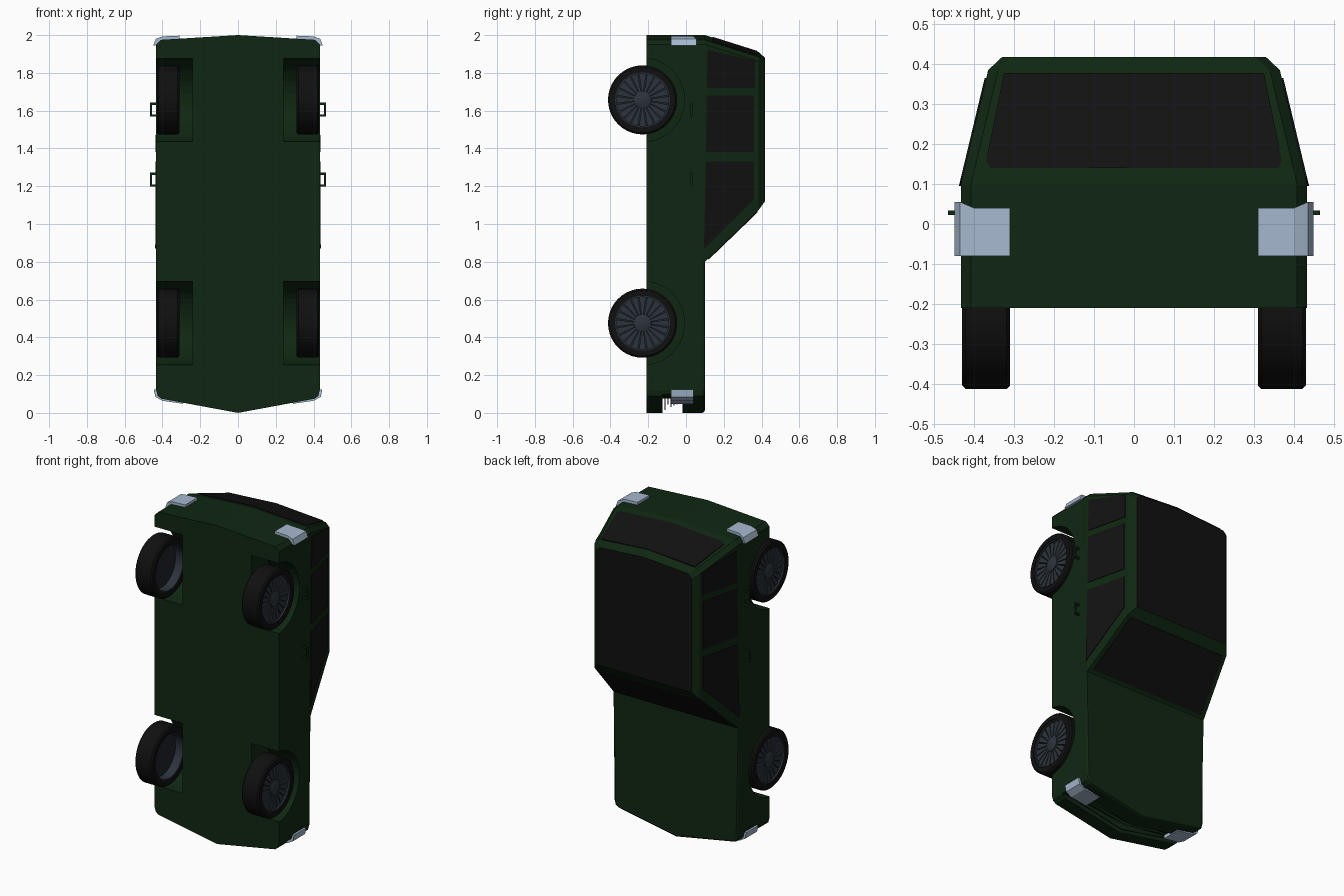
import bpy, bmesh
from math import sin, cos, pi, radians
from mathutils import Vector

if "Cube" in bpy.data.objects:
    bpy.data.objects.remove(bpy.data.objects["Cube"])


def material(name, color):
    m = bpy.data.materials.new(name)
    m.use_nodes = True
    m.diffuse_color = (*color, 1)
    bsdf = next(n for n in m.node_tree.nodes if n.type == 'BSDF_PRINCIPLED')
    bsdf.inputs["Base Color"].default_value = (*color, 1)
    return m


GREEN = material("dark green paint", (0.005, 0.02, 0.006))
ROOF = material("black roof", (0.005, 0.005, 0.005))
GLASS = material("dark glass", (0.006, 0.006, 0.0065))
RUBBER = material("tyre rubber", (0.005, 0.005, 0.005))
RIM = material("slate rim", (0.025, 0.034, 0.045))
RIM_DARK = material("dark rim back", (0.013, 0.016, 0.022))
LAMP = material("pale blue lamp", (0.38, 0.48, 0.62))


def finish(name, bm, *mats):
    bmesh.ops.recalc_face_normals(bm, faces=bm.faces)
    me = bpy.data.meshes.new(name)
    bm.to_mesh(me)
    bm.free()
    for m in mats:
        me.materials.append(m)
    ob = bpy.data.objects.new(name, me)
    bpy.context.scene.collection.objects.link(ob)
    return ob


def loft(bm, loops):
    """Closed solid through rings of equal length."""
    rings = [[bm.verts.new(p) for p in loop] for loop in loops]
    for a, b in zip(rings, rings[1:]):
        for i in range(len(a)):
            j = (i + 1) % len(a)
            bm.faces.new((a[i], a[j], b[j], b[i]))
    bm.faces.new(rings[0])
    bm.faces.new(rings[-1])


def prism(name, pts, vec, mat):
    bm = bmesh.new()
    loft(bm, [pts, [Vector(p) + Vector(vec) for p in pts]])
    return finish(name, bm, mat)


def plan(half, y):
    """Outline in x and z, mirrored over x = 0, at depth y."""
    return [(x, y, z) for x, z in half] + [(-x, y, z) for x, z in reversed(half) if x > 0]


def lathe(name, profile, cx, cy, cz, s, mat, n=40):
    """Closed ring of (x, radius) points turned about the x axis."""
    bm = bmesh.new()
    rings = []
    for k in range(n):
        a = 2 * pi * k / n
        rings.append([bm.verts.new((s * (cx + x), cy + r * cos(a), cz + r * sin(a)))
                      for x, r in profile])
    for k in range(n):
        a, b = rings[k], rings[(k + 1) % n]
        for i in range(len(profile)):
            j = (i + 1) % len(profile)
            bm.faces.new((a[i], a[j], b[j], b[i]))
    bmesh.ops.remove_doubles(bm, verts=bm.verts, dist=1e-5)
    ob = finish(name, bm, mat)
    bpy.ops.object.select_all(action='DESELECT')
    ob.select_set(True)
    bpy.context.view_layer.objects.active = ob
    bpy.ops.object.shade_smooth_by_angle(angle=radians(35))
    return ob


SIDES = (("left", 1), ("right", -1))
AXLES = (("front", 0.475), ("rear", 1.657))
WHEEL_Y = -0.23
W = 0.433

# Lower body with softened bonnet edge
outline = [(0, 0), (0.405, 0.075), (0.425, 0.09), (W, 0.12), (W, 0.8),
           (W, 1.95), (0.408, 1.975), (0, 2)]
bm = bmesh.new()
loft(bm, [plan(outline, -0.21), plan(outline, 0.1)])
edge = [e for e in bm.edges
        if all(v.co.y > 0 and v.co.z < 0.81 for v in e.verts)]
bmesh.ops.bevel(bm, geom=edge, offset=0.015, segments=2, affect='EDGES', profile=0.5)
body = finish("lower_body", bm, GREEN)

# Wheel wells and grille recess
cutters = [prism("grille_cutter",
                 [(0, -0.125, 0.075), (0.45, -0.125, 0.1), (0.45, -0.125, -0.1),
                  (-0.45, -0.125, -0.1), (-0.45, -0.125, 0.1)], (0, 0.107, 0), GREEN)]
for side, s in SIDES:
    for axle, z in AXLES:
        ring = [(s * 0.24, WHEEL_Y + 0.222 * cos(k * pi / 20), z + 0.222 * sin(k * pi / 20))
                for k in range(40)]
        cutters.append(prism("well_cutter", ring, (s * 0.3, 0, 0), GREEN))
bpy.context.view_layer.objects.active = body
for c in cutters:
    c.hide_render = True
    mod = body.modifiers.new("cut", 'BOOLEAN')
    mod.operation, mod.solver, mod.object = 'DIFFERENCE', 'EXACT', c
    bpy.ops.object.modifier_apply(modifier=mod.name)
    bpy.data.objects.remove(c)

# Cabin, with the flat top painted black
def cabin_ring(y, w, z0, z1, z2):
    return plan([(0, z0), (w, z0), (w, z1 - 0.025), (w - 0.025, z1), (0, z2)], y)


bm = bmesh.new()
loft(bm, [cabin_ring(0.1, W, 0.8, 1.975, 2.0),
          cabin_ring(0.385, 0.365, 1.075, 1.885, 1.91),
          cabin_ring(0.418, 0.33, 1.12, 1.86, 1.88)])
cabin = finish("cabin", bm, GREEN, ROOF)
for p in cabin.data.polygons:
    if p.normal.y > 0.9:
        p.material_index = 1

# Side windows, lying on the sloped cabin sides
windows = {
    "front": [(0.095, 0.87), (0.36, 1.13), (0.36, 1.33), (0.105, 1.33)],
    "middle": [(0.105, 1.38), (0.36, 1.38), (0.36, 1.68), (0.11, 1.68)],
    "rear": [(0.11, 1.72), (0.365, 1.72), (0.365, 1.865), (0.115, 1.92)],
}
for side, s in SIDES:
    for name, pts in windows.items():
        prism(f"{name}_window_{side}",
              [(s * (W - 0.004 - 0.239 * (y - 0.1)), y, z) for y, z in pts],
              (s * 0.008, 0, 0), GLASS)
    # Half of the slightly folded rear window
    prism(f"back_window_{side}",
          [(s * x, y, 1.996 - 0.316 * (y - 0.1) - 0.065 * x)
           for x, y in ((0, 0.14), (0.36, 0.14), (0.37, 0.16), (0.325, 0.378), (0, 0.378))],
          (0, 0, 0.008), GLASS)

# Windscreen
prism("windscreen",
      [(x, y, 0.8 + 0.965 * (y - 0.1) + 0.003)
       for x, y in ((-0.4, 0.115), (0.4, 0.115), (0.342, 0.375), (-0.342, 0.375))],
      (0, 0.005, -0.006), GLASS)

# Grille slats
for i, tip in enumerate((0.015, 0.045, 0.03, 0.04, 0.045, 0.05)):
    prism(f"grille_slat_{i + 1}",
          plan([(0, tip), (0.38, 0.09), (0, 0.085)], -0.114 + 0.016 * i)[:4],
          (0, 0.005, 0), GREEN)

# Wraparound lamps
head = [(0.29, 0.048), (0.4, 0.064), (0.438, 0.085), (0.446, 0.125),
        (0.425, 0.125), (0.4, 0.095), (0.29, 0.07)]
tail = [(0.31, 1.997), (0.4, 1.993), (0.435, 1.98), (0.449, 1.945),
        (0.425, 1.945), (0.4, 1.965), (0.31, 1.975)]
for side, s in SIDES:
    for name, pts in (("headlamp", head), ("tail_lamp", tail)):
        bm = bmesh.new()
        flare = 0.015 if name == "tail_lamp" else 0
        loft(bm, [[(s * x, -0.08, z) for x, z in pts],
                  [(s * x, 0.04 + flare * (x > 0.42), z) for x, z in pts]])
        finish(f"{name}_{side}", bm, LAMP)

    # Door handles as square loops
    for door, z in (("front", 1.235), ("rear", 1.605)):
        a, b, h = 0.43, 0.465, 0.037
        prism(f"{door}_door_handle_{side}",
              [(s * x, 0.023, z + dz) for x, dz in
               ((a, -h), (b, -h), (b, h), (a, h), (a, h - 0.012),
                (b - 0.01, h - 0.012), (b - 0.01, 0.012 - h), (a, 0.012 - h))],
              (0, 0.011, 0), GREEN)

    # Wheels: tyre, rim, backing disc, hub and spokes
    for axle, z in AXLES:
        tag = f"{axle}_{side}"
        at = (0.37, WHEEL_Y, z, s)
        lathe(f"tyre_{tag}", [(-0.06, 0.145), (-0.06, 0.174), (-0.051, 0.183),
                              (0.051, 0.183), (0.06, 0.174), (0.06, 0.145)], *at, RUBBER)
        lathe(f"rim_{tag}", [(-0.055, 0.138), (-0.055, 0.147),
                             (0.055, 0.147), (0.055, 0.138)], *at, RIM)
        lathe(f"rim_back_{tag}", [(0.0, 0), (0.0, 0.14), (0.025, 0.14), (0.025, 0)],
              *at, RIM_DARK)
        lathe(f"hub_{tag}", [(0.02, 0), (0.02, 0.048), (0.05, 0.046), (0.054, 0.04),
                             (0.054, 0)], *at, RIM, 24)
        bm = bmesh.new()
        count = 20
        for k in range(count):
            mid = 2 * pi * k / count
            quad = [(r, mid + d) for r, d in
                    ((0.04, -0.13), (0.142, -0.13), (0.142, 0.13), (0.04, 0.13))]
            loft(bm, [[(s * x, WHEEL_Y + r * cos(t), z + r * sin(t)) for r, t in quad]
                      for x in (0.39, 0.415)])
        finish(f"spokes_{tag}", bm, RIM)
